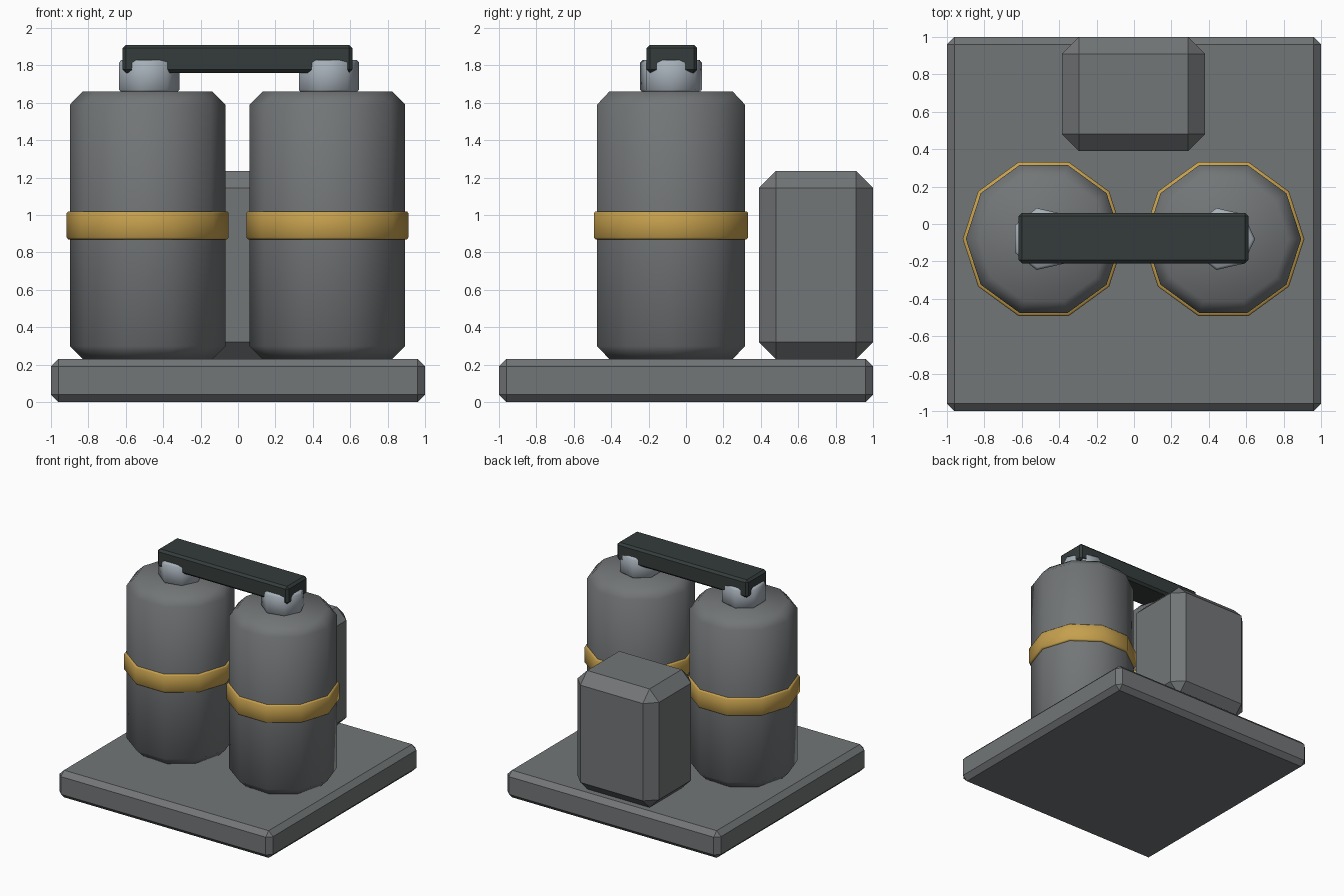
import bpy, bmesh, math

if "Cube" in bpy.data.objects:
    bpy.data.objects.remove(bpy.data.objects["Cube"])


def material(name, rgb):
    m = bpy.data.materials.new(name)
    m.diffuse_color = (*rgb, 1.0)
    m.use_nodes = True
    m.node_tree.nodes["Principled BSDF"].inputs["Base Color"].default_value = m.diffuse_color
    return m


GREY = material("mid grey", (0.17, 0.18, 0.185))
GOLD = material("gold", (0.56, 0.35, 0.075))
STEEL = material("light steel", (0.38, 0.43, 0.48))
DARK = material("dark green grey", (0.035, 0.046, 0.045))


def finish(name, bm, mat, smooth=False):
    bmesh.ops.recalc_face_normals(bm, faces=bm.faces)
    mesh = bpy.data.meshes.new(name)
    bm.to_mesh(mesh)
    bm.free()
    mesh.materials.append(mat)
    ob = bpy.data.objects.new(name, mesh)
    bpy.context.collection.objects.link(ob)
    if smooth:
        bpy.ops.object.select_all(action='DESELECT')
        ob.select_set(True)
        bpy.context.view_layer.objects.active = ob
        bpy.ops.object.shade_smooth_by_angle(angle=math.radians(60))
    return ob


def box(name, lo, hi, chamfer, mat):
    """Chamfered box between two corners."""
    bm = bmesh.new()
    bmesh.ops.create_cube(bm, size=1)
    for v in bm.verts:
        v.co = [(a + b) / 2 + c * (b - a) for a, b, c in zip(lo, hi, v.co)]
    bmesh.ops.bevel(bm, geom=bm.edges[:], offset=chamfer, segments=1,
                    affect='EDGES', profile=0.5)
    return finish(name, bm, mat)


def lathe(name, x, y, profile, sides, mat, closed=False):
    """Revolve (radius, z) points; cap the ends or close into a ring."""
    bm = bmesh.new()
    rings = [[bm.verts.new((x + r * math.cos(2 * math.pi * i / sides),
                            y + r * math.sin(2 * math.pi * i / sides), z))
              for i in range(sides)] for r, z in profile]
    pairs = list(zip(rings, rings[1:]))
    if closed:
        pairs.append((rings[-1], rings[0]))
    else:
        bm.faces.new(rings[0])
        bm.faces.new(rings[-1])
    for a, b in pairs:
        for i in range(sides):
            j = (i + 1) % sides
            bm.faces.new((a[i], a[j], b[j], b[i]))
    return finish(name, bm, mat, smooth=True)


# Base slab and rear housing
box("base_slab", (-1, -1, 0), (1, 1, 0.23), 0.04, GREY)
box("rear_housing", (-0.385, 0.39, 0.23), (0.38, 1.0, 1.235), 0.09, GREY)

# Two tanks, each with a band and a neck
Y = -0.08
for side, x in (("left", -0.483), ("right", 0.478)):
    lathe(side + "_tank", x, Y,
          [(0.347, 0.23), (0.416, 0.299), (0.416, 1.59), (0.347, 1.66)], 10, GREY)
    lathe(side + "_band", x, Y,
          [(0.40, 0.87), (0.425, 0.87), (0.433, 0.88), (0.433, 1.01),
           (0.425, 1.02), (0.40, 1.02)], 10, GOLD, closed=True)
    lathe(side + "_neck", x, Y,
          [(0.155, 1.655), (0.17, 1.67), (0.17, 1.815), (0.155, 1.83)], 7, STEEL)

# Manifold bar across the necks
box("manifold_bar", (-0.617, -0.21, 1.76), (0.612, 0.06, 1.91), 0.018, DARK)
